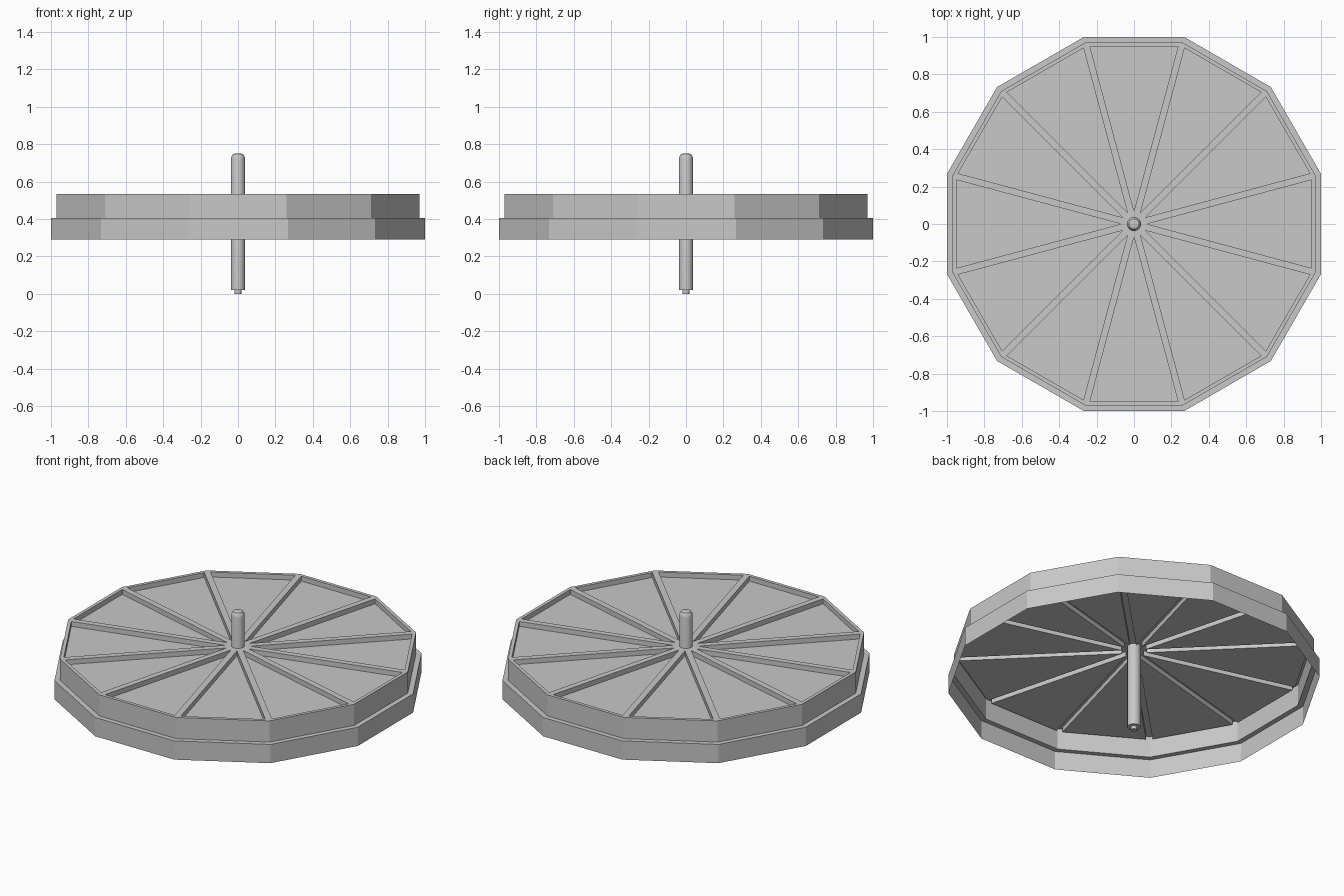
import bpy, bmesh, math

if "Cube" in bpy.data.objects:
    bpy.data.objects.remove(bpy.data.objects["Cube"])

grey = bpy.data.materials.new("light grey")
grey.diffuse_color = (0.58, 0.58, 0.58, 1)
grey.use_nodes = True
grey.node_tree.nodes["Principled BSDF"].inputs["Base Color"].default_value = grey.diffuse_color

SIDES = 12
HALF = math.pi / SIDES


def finish(name, bm, smooth=False):
    bmesh.ops.remove_doubles(bm, verts=bm.verts, dist=1e-5)
    mesh = bpy.data.meshes.new(name)
    bm.to_mesh(mesh)
    bm.free()
    mesh.materials.append(grey)
    ob = bpy.data.objects.new(name, mesh)
    bpy.context.collection.objects.link(ob)
    if smooth:
        bpy.ops.object.select_all(action='DESELECT')
        ob.select_set(True)
        bpy.context.view_layer.objects.active = ob
        bpy.ops.object.shade_smooth_by_angle(angle=math.radians(35))
    return ob


def sector_faces(bm, k, faces):
    """Add faces given in one sector's (along, across, z) frame."""
    a = 2 * HALF * k
    c, s = math.cos(a), math.sin(a)
    for pts in faces:
        bm.faces.new([bm.verts.new((u * c - v * s, u * s + v * c, z)) for u, v, z in pts])


def corner(apothem, side, z, inset=0.0):
    return (apothem, side * (apothem * math.tan(HALF) - inset / math.cos(HALF)), z)


# Skirt: thin stepped wall around the wheel
STEPS = [(1.0, 0.29), (1.0, 0.405), (0.97, 0.405), (0.97, 0.535)]
bm = bmesh.new()
for k in range(SIDES):
    sector_faces(bm, k, [[corner(r0, -1, z0), corner(r0, 1, z0), corner(r1, 1, z1), corner(r1, -1, z1)]
                         for (r0, z0), (r1, z1) in zip(STEPS, STEPS[1:])])
finish("stepped_skirt", bm)

# Deck: hollow raised ribs and rim around sunken triangular panels
TOP, FLOOR, RIB = 0.535, 0.505, 0.018
bm = bmesh.new()
for k in range(SIDES):
    hub = (0, 0, TOP)
    v0, v1 = corner(0.97, -1, TOP), corner(0.97, 1, TOP)
    tri = [(RIB / math.sin(HALF), 0, TOP), corner(0.95, -1, TOP, RIB), corner(0.95, 1, TOP, RIB)]
    low = [(u, v, FLOOR) for u, v, z in tri]
    a, b, c = tri
    faces = [[hub, v0, b, a], [hub, a, c, v1], [v0, v1, c, b], low]
    for i in range(3):
        j = (i + 1) % 3
        faces.append([tri[i], tri[j], low[j], low[i]])
    sector_faces(bm, k, faces)
finish("ribbed_deck", bm)

# Axle: lathed post with a small pin below and a rounded tip
PROFILE = [(0, 0), (0.018, 0), (0.018, 0.02), (0.038, 0.02), (0.038, 0.722),
           (0.035, 0.735), (0.027, 0.747), (0.016, 0.75), (0, 0.75)]
bm = bmesh.new()
verts = [bm.verts.new((r, 0, z)) for r, z in PROFILE]
edges = [bm.edges.new(p) for p in zip(verts, verts[1:])]
bmesh.ops.spin(bm, geom=verts + edges, cent=(0, 0, 0), axis=(0, 0, 1),
               angle=2 * math.pi, steps=16, use_duplicate=False)
bmesh.ops.remove_doubles(bm, verts=bm.verts, dist=1e-5)
bmesh.ops.recalc_face_normals(bm, faces=bm.faces)
finish("axle_post", bm, smooth=True)
